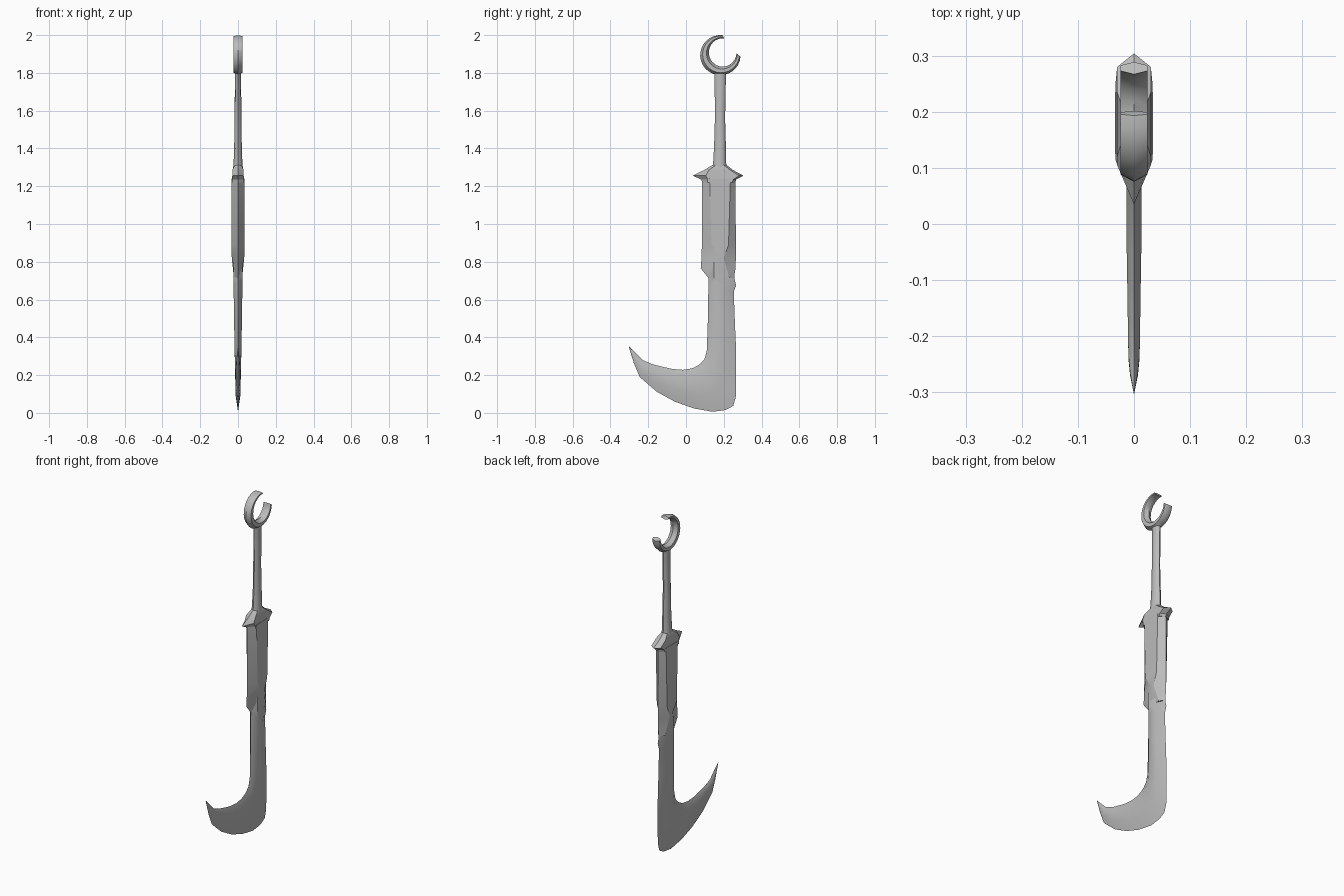
import bpy, bmesh, math
from mathutils import Vector

cube = bpy.data.objects.get("Cube")
if cube:
    bpy.data.objects.remove(cube, do_unlink=True)

steel = bpy.data.materials.new("grey steel")
steel.use_nodes = True
GREY = (0.5, 0.5, 0.5, 1)
steel.diffuse_color = GREY
bsdf = steel.node_tree.nodes["Principled BSDF"]
bsdf.inputs["Base Color"].default_value = GREY
bsdf.inputs["Roughness"].default_value = 0.6


def loft(name, rings, angle=40):
    """Skin a list of equal-length point rings, cap both ends."""
    bm = bmesh.new()
    rows = [[bm.verts.new(p) for p in r] for r in rings]
    n = len(rows[0])
    for a, b in zip(rows, rows[1:]):
        for i in range(n):
            j = (i + 1) % n
            bm.faces.new((a[i], a[j], b[j], b[i]))
    bm.faces.new(rows[0])
    bm.faces.new(rows[-1])
    bmesh.ops.remove_doubles(bm, verts=bm.verts, dist=0.0003)
    bmesh.ops.recalc_face_normals(bm, faces=bm.faces)
    me = bpy.data.meshes.new(name)
    bm.to_mesh(me)
    bm.free()
    me.materials.append(steel)
    ob = bpy.data.objects.new(name, me)
    bpy.context.collection.objects.link(ob)
    bpy.ops.object.select_all(action="DESELECT")
    ob.select_set(True)
    bpy.context.view_layer.objects.active = ob
    bpy.ops.object.shade_smooth_by_angle(angle=math.radians(angle))
    return ob


def ridge_ring(a, b, h, t0=0.3, t1=0.7):
    """Six-sided section with sharp edges at a and b (y, z), half thickness h."""
    a, b = Vector((0, *a)), Vector((0, *b))
    p, q, x = a.lerp(b, t0), a.lerp(b, t1), Vector((h, 0, 0))
    return [a, p + x, q + x, b, q - x, p - x]


# Hooked blade: inner edge, outer edge, half thickness
blade = [
    ((.12, .80), (.262, .80), .025),
    ((.12, .72), (.256, .715), .025),
    ((.119, .68), (.265, .675), .024),
    ((.118, .64), (.253, .64), .023),
    ((.116, .50), (.258, .50), .021),
    ((.110, .33), (.265, .34), .018),
    ((.098, .285), (.266, .20), .016),
    ((.078, .262), (.264, .085), .014),
    ((.058, .248), (.25, .037), .013),
    ((.03, .235), (.21, .015), .013),
    ((-.016, .228), (.14, .006), .013),
    ((-.07, .232), (.04, .024), .013),
    ((-.12, .243), (-.06, .06), .012),
    ((-.18, .258), (-.155, .112), .011),
    ((-.23, .28), (-.245, .19), .010),
    ((-.262, .312), (-.275, .26), .007),
    ((-.302, .352), (-.303, .35), .0003),
]
loft("hook_blade", [ridge_ring(a, b, h, .2, .6) for a, b, h in blade])

# Sleeve over the blade root: z, front, panel start, panel end, back, half thickness
sleeve = [
    (.715, .118, .15, .23, .254, .022),
    (.765, .078, .165, .215, .262, .027),
    (.82, .082, .18, .20, .264, .033),
    (.89, .084, .135, .225, .264, .034),
    (1.24, .085, .125, .235, .262, .034),
]
loft("sleeve", [[(0, f, z), (h, p, z), (h, q, z), (0, b, z), (-h, q, z), (-h, p, z)]
                for z, f, p, q, b, h in sleeve], 25)

# Guard with pointed ends, sloping up to the grip
guard = [
    (1.22, .085, .115, .245, .262, .033),
    (1.235, .082, .115, .25, .265, .033),
    (1.256, .035, .105, .28, .304, .030),
    (1.285, .095, .12, .235, .25, .030),
    (1.312, .14, .16, .20, .215, .018),
]
loft("guard", [[(0, f, z), (h, p, z), (h, q, z), (0, b, z), (-h, q, z), (-h, p, z)]
               for z, f, p, q, b, h in guard], 30)

# Grip: z, centre y, half depth, half thickness
grip = [(1.28, .178, .04, .027), (1.33, .178, .034, .023), (1.42, .180, .031, .020),
        (1.56, .180, .027, .018), (1.70, .181, .029, .017), (1.78, .181, .030, .016),
        (1.815, .181, .033, .016)]
loft("grip", [[(h * math.sin(math.tau * k / 8), y + d * math.cos(math.tau * k / 8), z)
               for k in range(8)] for z, y, d, h in grip], 60)

# Open crescent pommel between two offset circles
crescent = []
STEPS = 22
for i in range(STEPS + 1):
    t = math.radians(84 + 272 * i / STEPS)
    c, s = math.cos(t), math.sin(t)
    outer = (.182 + .107 * c, 1.894 + .106 * s)
    inner = (.194 + .073 * c, 1.908 + .075 * s)
    crescent.append(ridge_ring(outer, inner, .024, .28, .72))
loft("crescent_pommel", crescent, 50)
